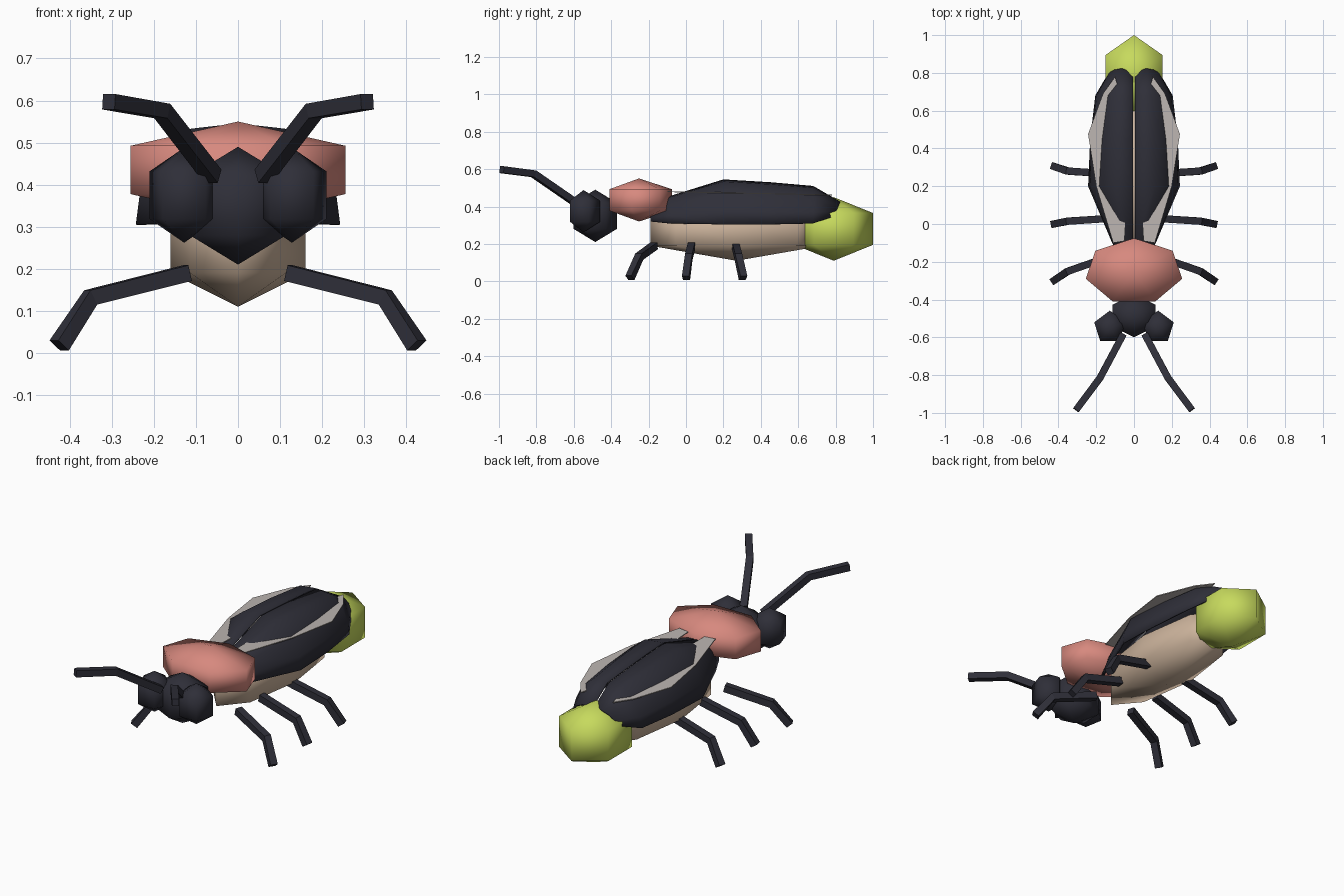
import bpy, bmesh, math
from mathutils import Vector

if "Cube" in bpy.data.objects:
    bpy.data.objects.remove(bpy.data.objects["Cube"])


def material(name, rgb):
    m = bpy.data.materials.new(name)
    m.diffuse_color = (*rgb, 1)
    m.use_nodes = True
    m.node_tree.nodes["Principled BSDF"].inputs["Base Color"].default_value = m.diffuse_color
    return m


DARK = material("charcoal", (0.028, 0.028, 0.040))
PINK = material("coral", (0.68, 0.25, 0.21))
LIME = material("glow_lime", (0.57, 0.70, 0.11))
TAN = material("tan", (0.60, 0.45, 0.33))
GREY = material("wing_grey", (0.50, 0.46, 0.44))


def add_object(name, bm, mat, smooth=True):
    bmesh.ops.recalc_face_normals(bm, faces=bm.faces)
    me = bpy.data.meshes.new(name)
    for f in bm.faces:
        f.smooth = smooth
    bm.to_mesh(me)
    bm.free()
    me.materials.append(mat)
    ob = bpy.data.objects.new(name, me)
    bpy.context.collection.objects.link(ob)
    return ob


def ball(name, mat, center, radii, segments):
    """Coarse ellipsoid with three rings, a corner pointing to +y."""
    bm = bmesh.new()
    bmesh.ops.create_uvsphere(bm, u_segments=segments, v_segments=3, radius=1)
    bmesh.ops.scale(bm, vec=radii, verts=bm.verts)
    bmesh.ops.translate(bm, vec=center, verts=bm.verts)
    return add_object(name, bm, mat)


def limb(name, points, radius):
    """Bent square bar along a path."""
    bm = bmesh.new()
    pts = [Vector(p) for p in points]
    rings = []
    for i, p in enumerate(pts):
        d = (pts[min(i + 1, len(pts) - 1)] - pts[max(i - 1, 0)]).normalized()
        side = d.cross(Vector((0, 0, 1))).normalized()
        up = side.cross(d)
        ring = []
        for k in range(4):
            a = math.pi / 4 + k * math.pi / 2
            ring.append(bm.verts.new(p + radius * (side * math.cos(a) + up * math.sin(a))))
        rings.append(ring)
    for a, b in zip(rings, rings[1:]):
        for k in range(4):
            bm.faces.new((a[k], a[(k + 1) % 4], b[(k + 1) % 4], b[k]))
    bm.faces.new(rings[0])
    bm.faces.new(rings[-1])
    return add_object(name, bm, DARK, smooth=False)


# Body
ball("abdomen", TAN, (0, 0.27, 0.27), (0.185, 0.53, 0.16), 8)
ball("glowing_tail", LIME, (0, 0.79, 0.28), (0.20, 0.2425, 0.17), 6)
ball("thorax_shield", PINK, (0, -0.251, 0.435), (0.302, 0.203, 0.115), 7)
ball("head", DARK, (0, -0.485, 0.35), (0.153, 0.133, 0.14), 6)

# Wing case stations: y, outer half width, ridge height, rim height
STATIONS = [(-0.19, 0.07, 0.38, 0.32), (-0.09, 0.12, 0.455, 0.31),
            (0.20, 0.243, 0.545, 0.305), (0.45, 0.232, 0.53, 0.305),
            (0.68, 0.205, 0.51, 0.31), (0.80, 0.135, 0.43, 0.35)]
# Cross-section: share of width, share of height
SECTION = [(0.0, 1.0), (0.45, 0.95), (0.77, 0.70), (0.96, 0.30), (1.0, 0.0)]
# Outline of the membrane wing seen from above
WING = [(0.05, -0.09), (0.11, -0.10), (0.20, 0.20), (0.243, 0.476),
        (0.164, 0.69), (0.10, 0.78), (0.05, 0.60), (0.04, 0.20)]

for s, label in ((-1, "left"), (1, "right")):
    ball(f"{label}_eye", DARK, (s * 0.128, -0.548, 0.375), (0.100, 0.103, 0.113), 5)

    # Domed wing case
    bm = bmesh.new()
    rows = []
    for i, (y, w, top, rim) in enumerate(STATIONS):
        bulge = 0.025 if i == len(STATIONS) - 1 else 0
        rows.append([bm.verts.new((s * (0.005 + (w - 0.005) * u),
                                   y + bulge * math.sin(math.pi * u),
                                   rim + (top - rim) * v)) for u, v in SECTION])
    for a, b in zip(rows, rows[1:]):
        for k in range(len(SECTION) - 1):
            bm.faces.new((a[k], a[k + 1], b[k + 1], b[k]))
    case = add_object(f"{label}_wing_case", bm, DARK)
    # keep the outside facing up
    if sum(p.normal.z for p in case.data.polygons) < 0:
        case.data.flip_normals()
    shell = case.modifiers.new("thickness", "SOLIDIFY")
    shell.thickness = 0.008
    shell.offset = -1

    # Thin membrane wing poking out of the case
    bm = bmesh.new()
    low, high = ([bm.verts.new((s * x, y, 0.475 - 0.02 * y + dz)) for x, y in WING]
                 for dz in (0, 0.005))
    bm.faces.new(low)
    bm.faces.new(high)
    n = len(WING)
    for k in range(n):
        bm.faces.new((low[k], low[(k + 1) % n], high[(k + 1) % n], high[k]))
    add_object(f"{label}_membrane_wing", bm, GREY, smooth=False)

    # Legs: hip, knee and foot y
    for part, ys in (("front", (-0.17, -0.25, -0.30)), ("middle", (0.03, 0.015, 0.0)),
                     ("hind", (0.265, 0.28, 0.305))):
        limb(f"{label}_{part}_leg", [(s * 0.12, ys[0], 0.19), (s * 0.35, ys[1], 0.132),
                                     (s * 0.425, ys[2], 0.018)], 0.027)

    # Antennae
    limb(f"{label}_antenna", [(s * 0.06, -0.59, 0.42), (s * 0.18, -0.815, 0.575),
                              (s * 0.307, -0.985, 0.597)], 0.026)
